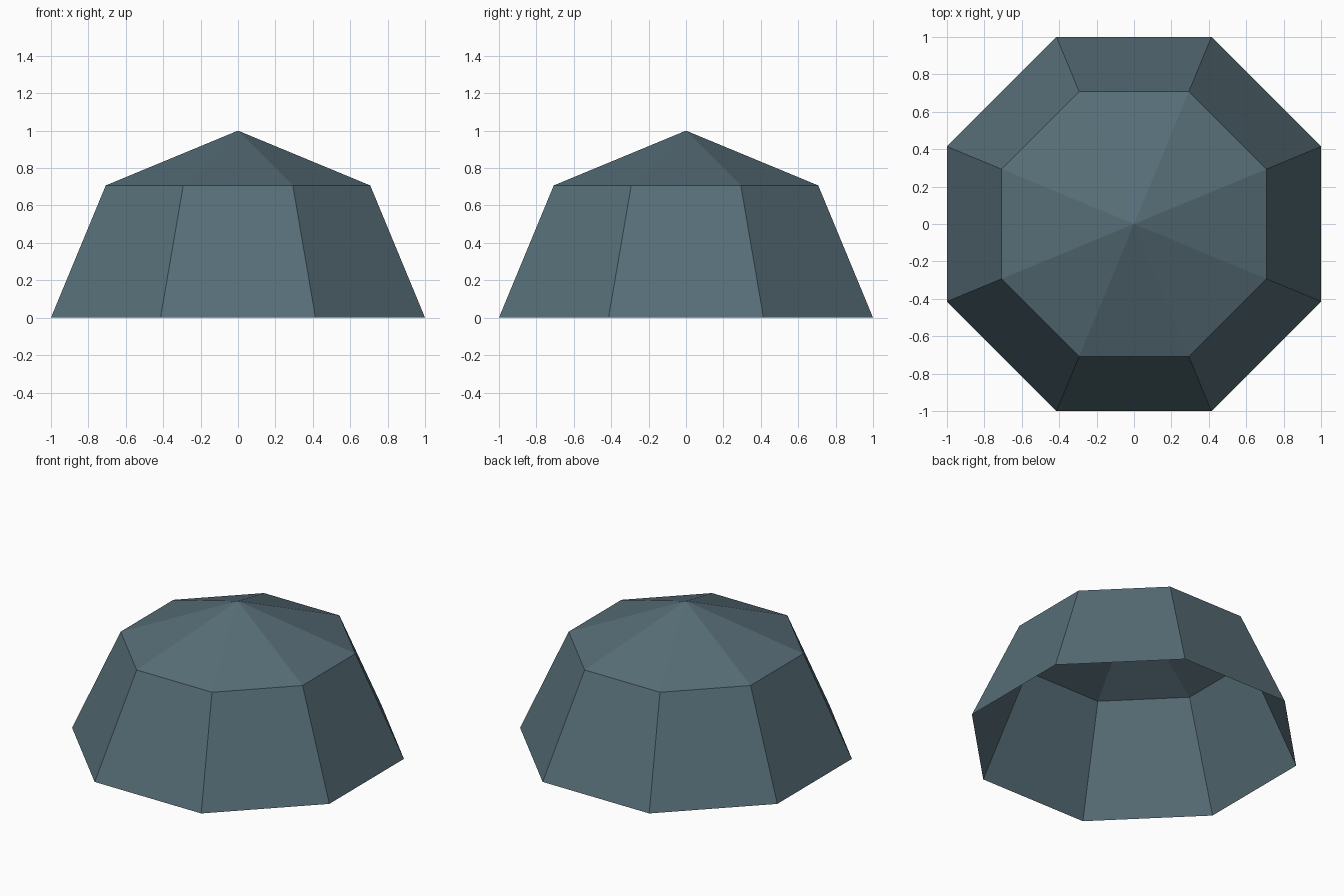
import bpy
import bmesh
from math import cos, sin, pi

SIDES = 8

# Remove the default object
cube = bpy.data.objects.get("Cube")
if cube:
    bpy.data.objects.remove(cube, do_unlink=True)

# Single slate blue-grey colour
slate = bpy.data.materials.new("slate_blue_grey")
slate.use_nodes = True
colour = (0.095, 0.155, 0.185, 1)
slate.diffuse_color = colour
bsdf = next(n for n in slate.node_tree.nodes if n.type == 'BSDF_PRINCIPLED')
bsdf.inputs["Base Color"].default_value = colour


def ring(bm, latitude):
    """Octagon on the dome at a latitude, flat sides facing the axes."""
    radius = cos(latitude) / cos(pi / SIDES)
    angles = [(i + 0.5) * 2 * pi / SIDES for i in range(SIDES)]
    return [bm.verts.new((radius * cos(a), radius * sin(a), sin(latitude)))
            for a in angles]


# Open-bottomed dome: sloping walls and a shallow pointed roof
bm = bmesh.new()
base = ring(bm, 0)
eaves = ring(bm, pi / 4)
apex = bm.verts.new((0, 0, 1))
for i in range(SIDES):
    j = (i + 1) % SIDES
    bm.faces.new((base[i], base[j], eaves[j], eaves[i]))
    bm.faces.new((eaves[i], eaves[j], apex))

mesh = bpy.data.meshes.new("dome")
bm.to_mesh(mesh)
bm.free()
mesh.materials.append(slate)
dome = bpy.data.objects.new("dome", mesh)
bpy.context.collection.objects.link(dome)
